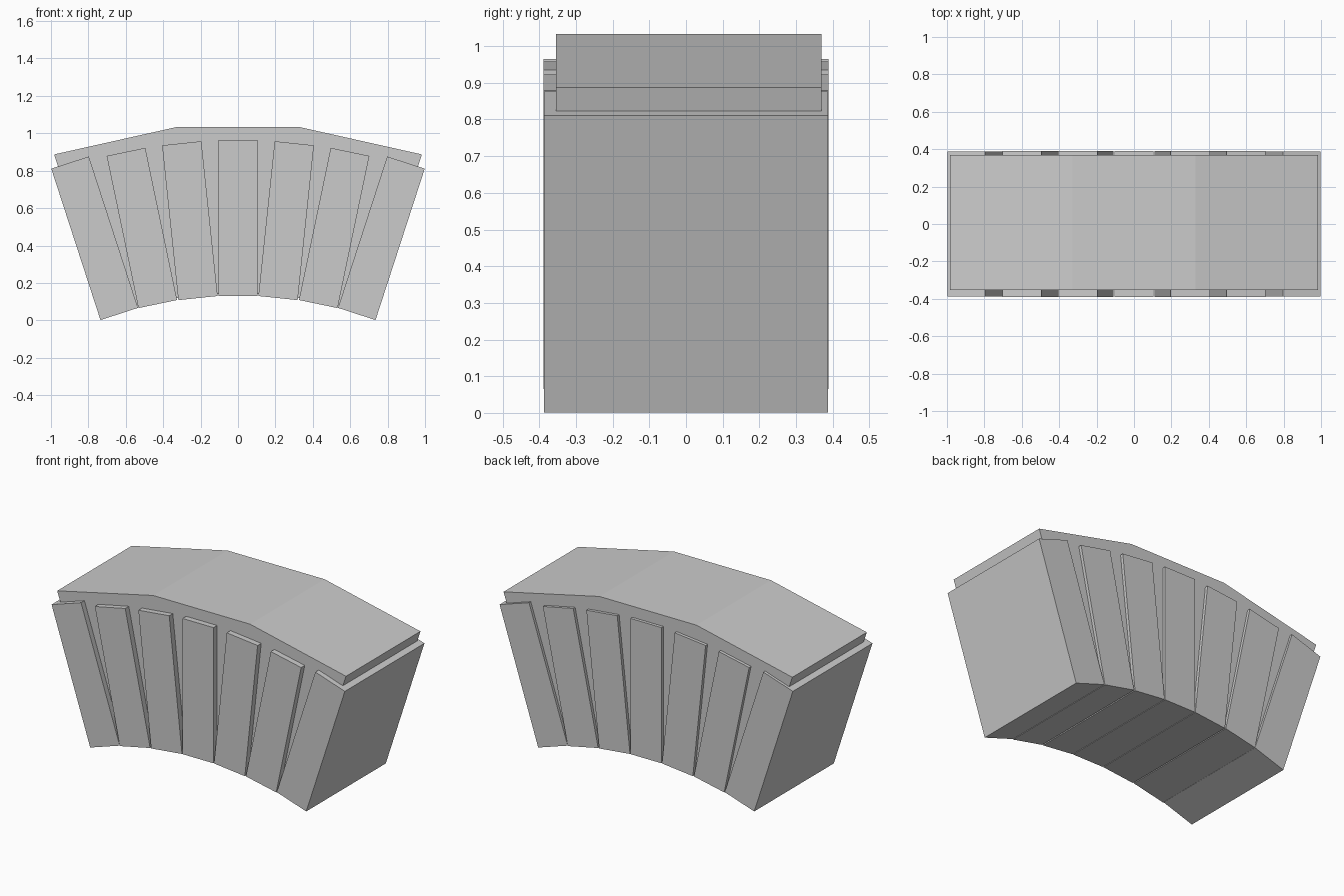
import bpy
import bmesh
import math

if "Cube" in bpy.data.objects:
    bpy.data.objects.remove(bpy.data.objects["Cube"])


def extrude_profile(name, pts, y0, y1):
    """Closed x-z profile extruded along y."""
    bm = bmesh.new()
    face = bm.faces.new([bm.verts.new((x, y0, z)) for x, z in pts])
    ext = bmesh.ops.extrude_face_region(bm, geom=[face])
    verts = [g for g in ext["geom"] if isinstance(g, bmesh.types.BMVert)]
    bmesh.ops.translate(bm, vec=(0, y1 - y0, 0), verts=verts)
    bmesh.ops.recalc_face_normals(bm, faces=bm.faces)
    mesh = bpy.data.meshes.new(name)
    bm.to_mesh(mesh)
    bm.free()
    obj = bpy.data.objects.new(name, mesh)
    bpy.context.collection.objects.link(obj)
    return obj


def brick(name, x, z, angle, length, half_depth):
    """Straight brick whose bottom centre is (x, z), leaning outward by angle."""
    a = math.radians(angle)
    w = 0.1055
    across, up = (math.cos(a), -math.sin(a)), (math.sin(a), math.cos(a))
    pts = [(x + s * across[0] + t * up[0], z + s * across[1] + t * up[1])
           for s, t in ((-w, 0), (w, 0), (w, length), (-w, length))]
    extrude_profile(name, pts, -half_depth, half_depth)


# Fanned bricks: bottom x, bottom z, lean, length, half depth
brick("keystone_brick", 0, 0.13, 0, 0.835, 0.389)
side_bricks = [
    (0.214, 0.119, 6.0, 0.832, 0.389),
    (0.429, 0.087, 11.8, 0.831, 0.389),
    (0.635, 0.034, 18.0, 0.851, 0.387),
]
for i, (x, z, a, length, d) in enumerate(side_bricks, 1):
    brick(f"right_brick_{i}", x, z, a, length, d)
    brick(f"left_brick_{i}", -x, z, -a, length, d)

# Mortar core filling the gaps, with the exposed three-sided top
half = [(0.107, 0.14), (0.32, 0.12), (0.53, 0.08), (0.70, 0.03),
        (0.983, 0.887), (0.33, 1.033)]
core = half + [(-x, z) for x, z in reversed(half)]
extrude_profile("mortar_core", core, -0.354, 0.37)
